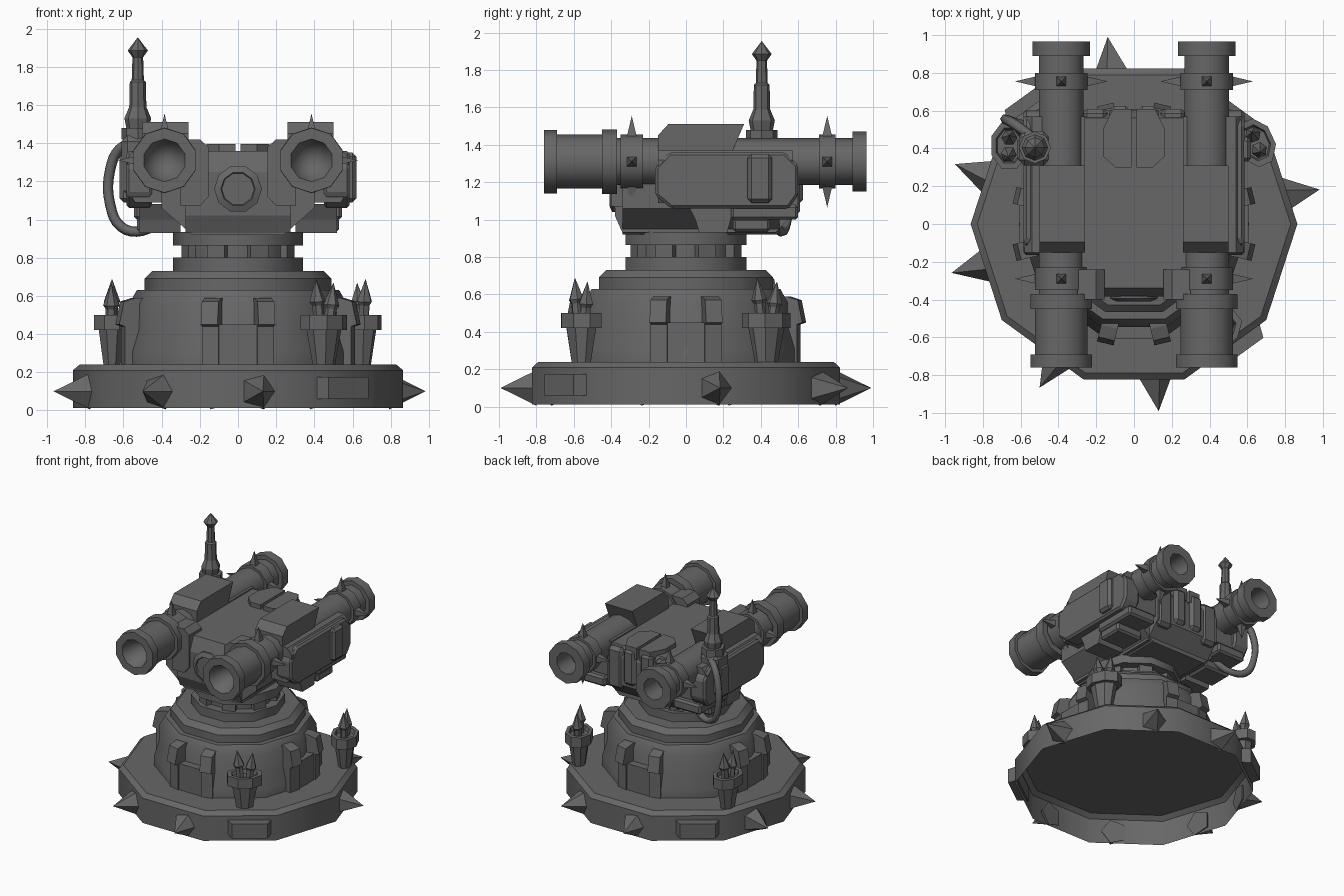
import bpy, bmesh
from math import sin, cos, pi, radians
from mathutils import Matrix, Vector

if "Cube" in bpy.data.objects:
    bpy.data.objects.remove(bpy.data.objects["Cube"])

dark = bpy.data.materials.new("dark_metal")
dark.diffuse_color = (.135, .135, .135, 1)
dark.use_nodes = True
dark.node_tree.nodes["Principled BSDF"].inputs["Base Color"].default_value = dark.diffuse_color


def finish(name, bm, matrix=None, mirror=False, bevel=0, smooth=False):
    if matrix:
        bm.transform(matrix)
    bmesh.ops.recalc_face_normals(bm, faces=bm.faces)
    me = bpy.data.meshes.new(name)
    bm.to_mesh(me)
    bm.free()
    me.materials.append(dark)
    if smooth:
        me.shade_smooth()
        me.set_sharp_from_angle(angle=radians(40))
    ob = bpy.data.objects.new(name, me)
    bpy.context.collection.objects.link(ob)
    if bevel:
        b = ob.modifiers.new("bevel", 'BEVEL')
        b.width, b.segments = bevel, 1
    if mirror:
        ob.modifiers.new("mirror", 'MIRROR')
    return ob


def lathe(name, profile, n, matrix=None, phase=0.0, mirror=False, open_bottom=False):
    """Turn (radius, height) points around z with n sides."""
    bm = bmesh.new()
    rings = []
    for r, z in profile:
        if r == 0:
            rings.append([bm.verts.new((0, 0, z))] * n)
        else:
            rings.append([bm.verts.new((r * cos(2 * pi * (i + phase) / n),
                                        r * sin(2 * pi * (i + phase) / n), z)) for i in range(n)])
    for a, b in zip(rings, rings[1:]):
        for i in range(n):
            j = (i + 1) % n
            bm.faces.new(list(dict.fromkeys([a[i], a[j], b[j], b[i]])))
    for ring in (rings[0], rings[-1])[open_bottom:]:
        if ring[0] is not ring[1]:
            bm.faces.new(ring)
    return finish(name, bm, matrix, mirror, smooth=n >= 10)


def prism(name, pts, axis, a, b, matrix=None, mirror=False, bevel=0):
    """Extrude an outline along its axis: (y,z) on x, (x,z) on y, (x,y) on z."""
    bm = bmesh.new()
    put = {'x': lambda p, t: (t, p[0], p[1]), 'y': lambda p, t: (p[0], t, p[1]),
           'z': lambda p, t: (p[0], p[1], t)}[axis]
    lo = [bm.verts.new(put(p, a)) for p in pts]
    hi = [bm.verts.new(put(p, b)) for p in pts]
    bm.faces.new(lo)
    bm.faces.new(hi)
    for i in range(len(pts)):
        j = (i + 1) % len(pts)
        bm.faces.new((lo[i], lo[j], hi[j], hi[i]))
    return finish(name, bm, matrix, mirror, bevel)


def box(name, x0, x1, y0, y1, z0, z1, **kw):
    return prism(name, [(y0, z0), (y1, z0), (y1, z1), (y0, z1)], 'x', x0, x1, **kw)


def aim(pos, direction):
    """Matrix that moves local +z onto a direction at a position."""
    return Matrix.Translation(pos) @ Vector(direction).to_track_quat('Z', 'Y').to_matrix().to_4x4()


def turn(deg):
    return Matrix.Rotation(radians(deg), 4, 'Z')


# Ten-sided base shell, open underneath, with spikes and two plates
lathe("base_shell", [(.865, .012), (.865, .21), (.83, .24)], 10, open_bottom=True)
for i, deg in enumerate((10.5, 60, 98, 161.5, 195, 240, 277.5)):
    d = Vector((cos(radians(deg)), sin(radians(deg)), 0))
    lathe(f"base_spike_{i}", [(.1, 0), (0, .19)], 5, aim(d * .81 + Vector((0, 0, .1)), d))
for deg in (126, 306):
    prism("base_plate", [(-.23, .81), (.09, .81), (.06, .89), (-.2, .89)], 'z', .06, .175, turn(deg - 90))

# Stepped pedestal
lathe("pedestal", [(.61, .24), (.61, .31), (.575, .42), (.57, .56), (.53, .63), (.49, .63),
                   (.49, .69), (.45, .73), (.34, .73), (.34, .80), (.27, .80), (.27, .865),
                   (.34, .865), (.34, .935)], 10, open_bottom=True)
for i in range(8):
    box("neck_block", .24, .3, -.05, .05, .795, .87, matrix=turn(i * 45 + 22))

# Armour panels with ribs on four sides of the pedestal
rib = [(.5, .24), (.62, .24), (.62, .44), (.65, .45), (.625, .57), (.56, .59), (.5, .59)]
for deg in (0, 90, 180, 270):
    for t in (-13.5, 13.5):
        prism("pedestal_rib", rib, 'x', -.045, .045, turn(deg + t - 90))
    box("pedestal_panel", -.13, .13, .5, .605, .24, .45, matrix=turn(deg - 90))

# Flattened buckets, each holding two rockets
for bx, by, deg in ((-.66, .415, 180), (.645, .43, 25), (.45, -.56, -52)):
    m = Matrix.Translation((bx, by, 0)) @ turn(deg)
    lathe("rocket_bucket", [(.065, .24), (.1, .42), (.135, .42), (.135, .5), (.1, .5), (.09, .47)], 8,
          m @ Matrix.Diagonal((.75, 1, 1, 1)), .5)
    for dx, dy, h in ((0, -.055, .69), (.005, .06, .67)):
        lathe("rocket", [(.03, -.23), (.03, -.14), (.043, -.12), (0, 0)], 6,
              m @ aim((dx, dy, h), (dx, dy, .5)))

# Turret hull
prism("turret_hull_lower", [(-.24, .92), (.24, .92), (.4, 1.06), (.4, 1.22), (-.4, 1.22), (-.4, 1.06)],
      'y', -.34, .5)
prism("turret_hull", [(-.34, .93), (-.38, 1.02), (-.385, 1.25), (-.34, 1.36), (.56, 1.36), (.6, 1.28),
                      (.6, 1.06), (.48, .93)], 'x', -.275, .275)
prism("hull_shoulder", [(.155, 1.12), (.155, 1.38), (.2, 1.42), (.3, 1.42), (.3, 1.07), (.2, 1.07)],
      'y', -.4, -.24, mirror=True)
lathe("front_port", [(.125, 0), (.125, .015), (.09, .03), (.085, .02)], 10, aim((0, -.38, 1.16), (0, -1, 0)))

# Rear hatch halves and engine boxes
prism("hatch_half", [(.012, .3), (.1, .3), (.165, .36), (.165, .5), (.11, .61), (.012, .61)], 'z',
      1.3, 1.395, mirror=True)
box("engine_box", .02, .13, .5, .625, 1.08, 1.37, mirror=True, bevel=.025)
box("engine_box_outer", .14, .275, .46, .61, 1.02, 1.35, mirror=True, bevel=.025)

# Gun covers and side armour
prism("gun_cover", [(-.15, 1.1), (-.15, 1.45), (-.095, 1.51), (.31, 1.51), (.25, 1.37), (.25, 1.1)],
      'x', .26, .5, mirror=True)
prism("gun_housing", [(.26, 1.09), (.54, 1.09), (.58, 1.16), (.58, 1.32), (.54, 1.37), (.26, 1.37)],
      'y', -.15, .57, mirror=True)
side = [(-.08, 1.06), (-.165, 1.13), (-.165, 1.28), (-.09, 1.36), (.53, 1.36), (.6, 1.29),
        (.6, 1.13), (.55, 1.06)]
prism("side_armour", side, 'x', .45, .585, mirror=True, bevel=.015)
box("side_box", .55, .62, .33, .46, 1.09, 1.35, mirror=True, bevel=.02)
prism("side_bracket", [(.01, 1.08), (.05, 1.0), (.07, .93), (.22, .93), (.26, 1.08)], 'x', .3, .52, mirror=True)
box("lower_box", .3, .545, .24, .6, 1.0, 1.08, mirror=True, bevel=.015)
box("lower_box_foot", .3, .53, .25, .45, .935, 1.01, mirror=True, bevel=.015)

# Double-ended gun tubes, hollow at both ends
along_y = Matrix.Translation((.385, 0, 1.31)) @ Matrix.Rotation(-pi / 2, 4, 'X')
lathe("gun_tube", [(0, -.5), (.112, -.76), (.17, -.76), (.17, -.69), (.145, -.69), (.145, -.45),
                   (.172, -.45), (.172, -.37), (.125, -.37), (.125, .89), (.16, .89), (.16, .965),
                   (.085, .965), (.075, .75)], 10, along_y, .5, True)
for y0, y1 in ((-.35, -.23), (.71, .8)):
    lathe("gun_band", [(.145, y0), (.145, y1)], 10, along_y, .5, True)
    for d in ((0, 0, 1), (0, 0, -1), (1, 0, 0), (-1, 0, 0)):
        v = Vector(d)
        lathe("band_spike", [(.04, 0), (0, .12)], 4,
              aim(Vector((.385, (y0 + y1) / 2, 1.31)) + v * .125, v), .5, True)

# Antenna on its mount
box("antenna_mount", -.61, -.45, .31, .49, 1.12, 1.44, bevel=.03)
lathe("antenna", [(.085, 1.42), (.085, 1.48), (.06, 1.48), (.07, 1.53), (.045, 1.59), (.042, 1.72),
                  (.032, 1.73), (.028, 1.85), (.053, 1.885), (0, 1.955)], 8,
      Matrix.Translation((-.525, .405, 0)))

# Cable looping from the antenna mount to the hull
cu = bpy.data.curves.new("cable", 'CURVE')
cu.dimensions = '3D'
cu.bevel_depth, cu.bevel_resolution, cu.resolution_u = .027, 1, 4
cu.materials.append(dark)
path = [(-.54, .46, 1.4), (-.62, .52, 1.37), (-.67, .55, 1.26), (-.67, .55, 1.08),
        (-.61, .53, .96), (-.5, .5, .94), (-.38, .44, 1.02)]
sp = cu.splines.new('BEZIER')
sp.bezier_points.add(len(path) - 1)
for bp, co in zip(sp.bezier_points, path):
    bp.co = co
    bp.handle_left_type = bp.handle_right_type = 'AUTO'
bpy.context.collection.objects.link(bpy.data.objects.new("cable", cu))
